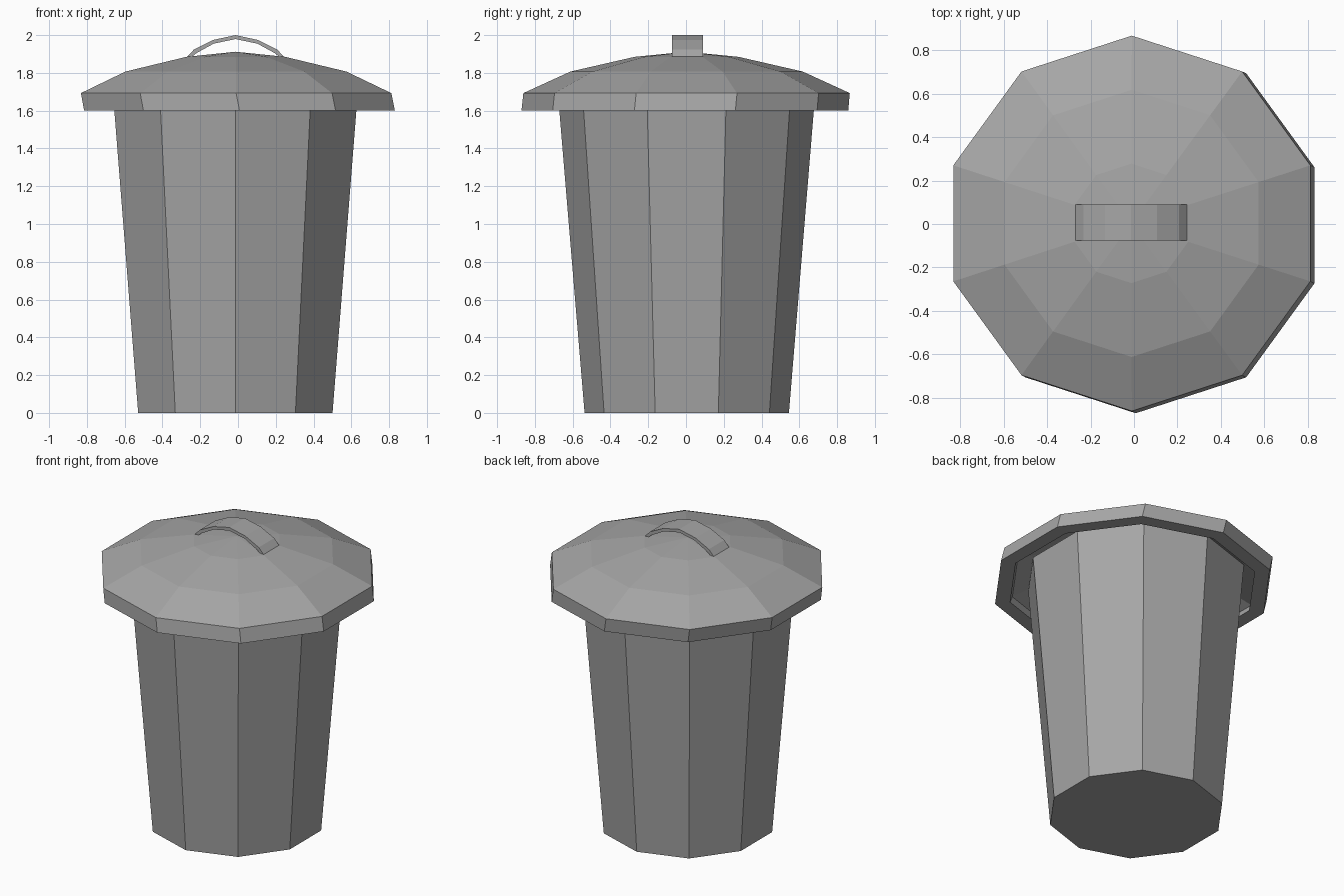
import bpy
import bmesh
import math

if "Cube" in bpy.data.objects:
    bpy.data.objects.remove(bpy.data.objects["Cube"])

SIDES = 10

grey = bpy.data.materials.new("dull grey metal")
grey.diffuse_color = (0.38, 0.38, 0.38, 1.0)
grey.use_nodes = True
grey.node_tree.nodes["Principled BSDF"].inputs["Base Color"].default_value = grey.diffuse_color


def finish(name, bm):
    bmesh.ops.recalc_face_normals(bm, faces=bm.faces)
    mesh = bpy.data.meshes.new(name)
    bm.to_mesh(mesh)
    bm.free()
    mesh.materials.append(grey)
    obj = bpy.data.objects.new(name, mesh)
    bpy.context.collection.objects.link(obj)
    return obj


def lathe(name, profile):
    """Stack ten-sided rings (radius, z, cx, cy); radius 0 makes a point."""
    bm = bmesh.new()
    rings = []
    for r, z, cx, cy in profile:
        if r == 0:
            rings.append([bm.verts.new((cx, cy, z))])
            continue
        angles = [math.pi / 2 + 2 * math.pi * i / SIDES for i in range(SIDES)]
        rings.append([bm.verts.new((cx + r * math.cos(a), cy + r * math.sin(a), z))
                      for a in angles])
    for a, b in zip(rings, rings[1:]):
        for i in range(SIDES):
            j = (i + 1) % SIDES
            if len(b) == 1:
                bm.faces.new((a[i], a[j], b[0]))
            elif len(a) == 1:
                bm.faces.new((a[0], b[j], b[i]))
            else:
                bm.faces.new((a[i], a[j], b[j], b[i]))
    # Flat caps on open ends
    for ring in (rings[0], rings[-1]):
        if len(ring) > 1:
            bm.faces.new(ring)
    return finish(name, bm)


# Tapered bin body
lathe("bin_body", [(0.541, 0.0, -0.014, 0.004), (0.679, 1.665, -0.014, 0.003)])

# Hollow domed lid with a thick rim: outside from the apex down, then inside
lathe("lid", [
    (0, 1.912, -0.012, 0.003),
    (0.275, 1.885, -0.012, 0.003),
    (0.615, 1.807, -0.011, 0.003),
    (0.864, 1.693, -0.010, 0.003),
    (0.865, 1.600, 0.008, -0.006),
    (0.770, 1.600, 0.008, -0.006),
    (0.770, 1.640, -0.005, 0.0),
    (0.580, 1.720, -0.011, 0.003),
    (0.255, 1.795, -0.012, 0.003),
    (0, 1.820, -0.012, 0.003),
])

# Arched strap handle: half profiles mirrored about the lid centre
outer = [(0.257, 1.885), (0.220, 1.924), (0.120, 1.974), (0.0, 2.0)]
inner = [(0.232, 1.885), (0.205, 1.906), (0.115, 1.955), (0.0, 1.979)]


def arch(half):
    pts = [(-x, z) for x, z in half] + [(x, z) for x, z in half[-2::-1]]
    return [(x - 0.013, z) for x, z in pts]


bm = bmesh.new()
sections = []
for (xo, zo), (xi, zi) in zip(arch(outer), arch(inner)):
    sections.append([bm.verts.new(p) for p in (
        (xo, -0.075, zo), (xo, 0.09, zo), (xi, 0.09, zi), (xi, -0.075, zi))])
for a, b in zip(sections, sections[1:]):
    for i in range(4):
        j = (i + 1) % 4
        bm.faces.new((a[i], a[j], b[j], b[i]))
bm.faces.new(sections[0])
bm.faces.new(sections[-1])
finish("handle", bm)
